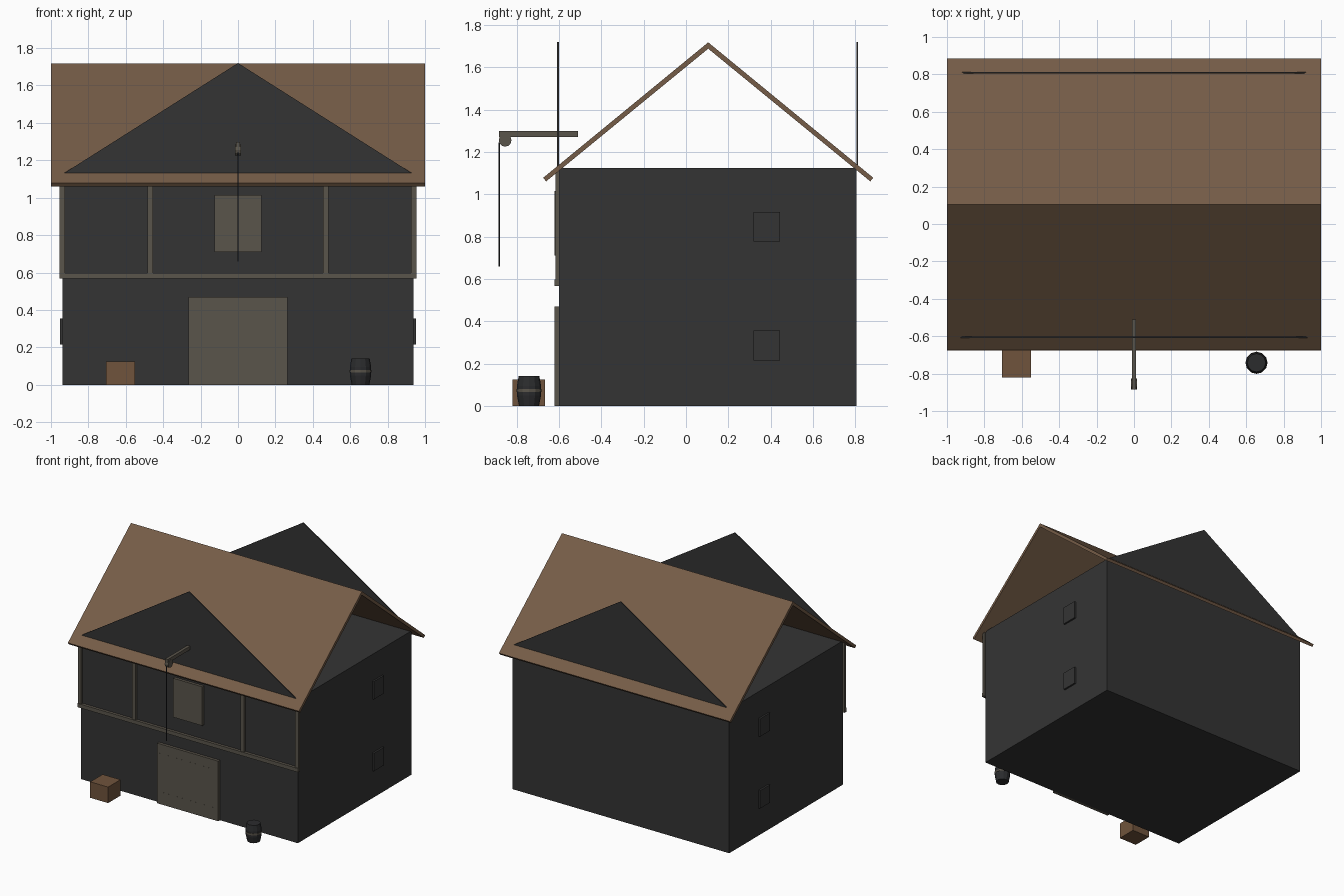
import bpy, bmesh, math
from mathutils import Matrix

if "Cube" in bpy.data.objects:
    bpy.data.objects.remove(bpy.data.objects["Cube"])

def mat(name, rgb):
    m = bpy.data.materials.new(name)
    m.diffuse_color = (*rgb, 1)
    m.use_nodes = True
    m.node_tree.nodes["Principled BSDF"].inputs["Base Color"].default_value = m.diffuse_color
    return m

WALL = mat("dark_wall", (0.034, 0.034, 0.034))
TIMBER = mat("weathered_timber", (0.102, 0.090, 0.070))
ROOF = mat("brown_roof", (0.178, 0.107, 0.063))
CRATE = mat("crate_wood", (0.162, 0.088, 0.045))
IRON = mat("barrel_dark", (0.024, 0.025, 0.027))

def finish(name, bm, *mats):
    bmesh.ops.recalc_face_normals(bm, faces=bm.faces)
    me = bpy.data.meshes.new(name)
    bm.to_mesh(me)
    bm.free()
    for m in mats:
        me.materials.append(m)
    ob = bpy.data.objects.new(name, me)
    bpy.context.collection.objects.link(ob)
    return ob

def box(name, x, y, z, m):
    """Box from (min, max) pairs."""
    bm = bmesh.new()
    bmesh.ops.create_cube(bm, size=1)
    for v in bm.verts:
        v.co = [a[0] if c < 0 else a[1] for a, c in zip((x, y, z), v.co)]
    return finish(name, bm, m)

def prism(name, pts, offset, m):
    """Closed profile extruded along offset."""
    bm = bmesh.new()
    f = bm.faces.new([bm.verts.new(p) for p in pts])
    r = bmesh.ops.extrude_face_region(bm, geom=[f])
    bmesh.ops.translate(bm, vec=offset, verts=[g for g in r["geom"] if isinstance(g, bmesh.types.BMVert)])
    return finish(name, bm, m)

def cylinder(name, r, depth, sides, loc, m, rot=Matrix()):
    bm = bmesh.new()
    bmesh.ops.create_cone(bm, cap_ends=True, segments=sides, radius1=r, radius2=r,
                          depth=depth, matrix=Matrix.Translation(loc) @ rot)
    return finish(name, bm, m)

# Main body
box("walls", (-0.938, 0.938), (-0.6, 0.805), (0, 1.125), WALL)

# Saddle roof with its ridge along x
half = [(0.78, 1.078), (0.766, 1.061)]
section = [(0, 1.718), half[0], half[1], (0, 1.688), (-half[1][0], half[1][1]), (-half[0][0], half[0][1])]
prism("roof", [(-1, 0.105 + y, z) for y, z in section], (2, 0, 0), ROOF)

# Thin gable plates at front and back
for name, y in (("front_gable", -0.609), ("back_gable", 0.805)):
    prism(name, [(-0.94, y, 1.125), (0.94, y, 1.125), (0, y, 1.72)], (0, 0.008, 0), WALL)

# Timber frame on the upper front
box("floor_beam", (-0.955, 0.955), (-0.622, -0.598), (0.567, 0.597), TIMBER)
for i, x in enumerate((-0.94, -0.469, 0.469, 0.94)):
    box(f"post_{i}", (x - 0.015, x + 0.015), (-0.617, -0.598), (0.58, 1.125), TIMBER)

# Doors and the two battens of the lower one
box("main_door", (-0.264, 0.264), (-0.622, -0.598), (0, 0.47), TIMBER)
for i, z in enumerate((0.085, 0.385)):
    box(f"door_batten_{i}", (-0.25, 0.25), (-0.6225, -0.61), (z - 0.012, z + 0.012), TIMBER)
box("loft_door", (-0.126, 0.126), (-0.622, -0.598), (0.71, 1.015), TIMBER)

# Side shutters
for side in (-1, 1):
    for z in (0.285, 0.847):
        box("side_shutter", sorted((side * 0.93, side * 0.952)), (0.32, 0.445),
            (z - 0.07, z + 0.07), WALL)

# Hoist beam, pulley and rope
box("hoist_beam", (-0.012, 0.012), (-0.884, -0.51), (1.27, 1.298), TIMBER)
cylinder("pulley", 0.03, 0.03, 12, (0, -0.855, 1.255), TIMBER, Matrix.Rotation(math.pi / 2, 4, "Y"))
cylinder("hoist_rope", 0.003, 0.585, 6, (0, -0.883, 0.952), IRON)

# Crate
box("crate", (-0.705, -0.55), (-0.82, -0.667), (0, 0.125), CRATE)

# Barrel: revolved low-poly profile with a hoop
N = 12
bm = bmesh.new()
rings = []
for r, z in ((0.047, 0), (0.057, 0.05), (0.057, 0.095), (0.049, 0.14)):
    rings.append([bm.verts.new((0.655 + r * math.cos(math.tau * k / N),
                                -0.742 + r * math.sin(math.tau * k / N), z)) for k in range(N)])
for a, b in zip(rings, rings[1:]):
    for k in range(N):
        j = (k + 1) % N
        bm.faces.new((a[k], a[j], b[j], b[k]))
bm.faces.new(rings[0])
bm.faces.new(rings[-1])
finish("barrel", bm, IRON)
cylinder("barrel_hoop", 0.0595, 0.014, N, (0.655, -0.742, 0.073), TIMBER)
